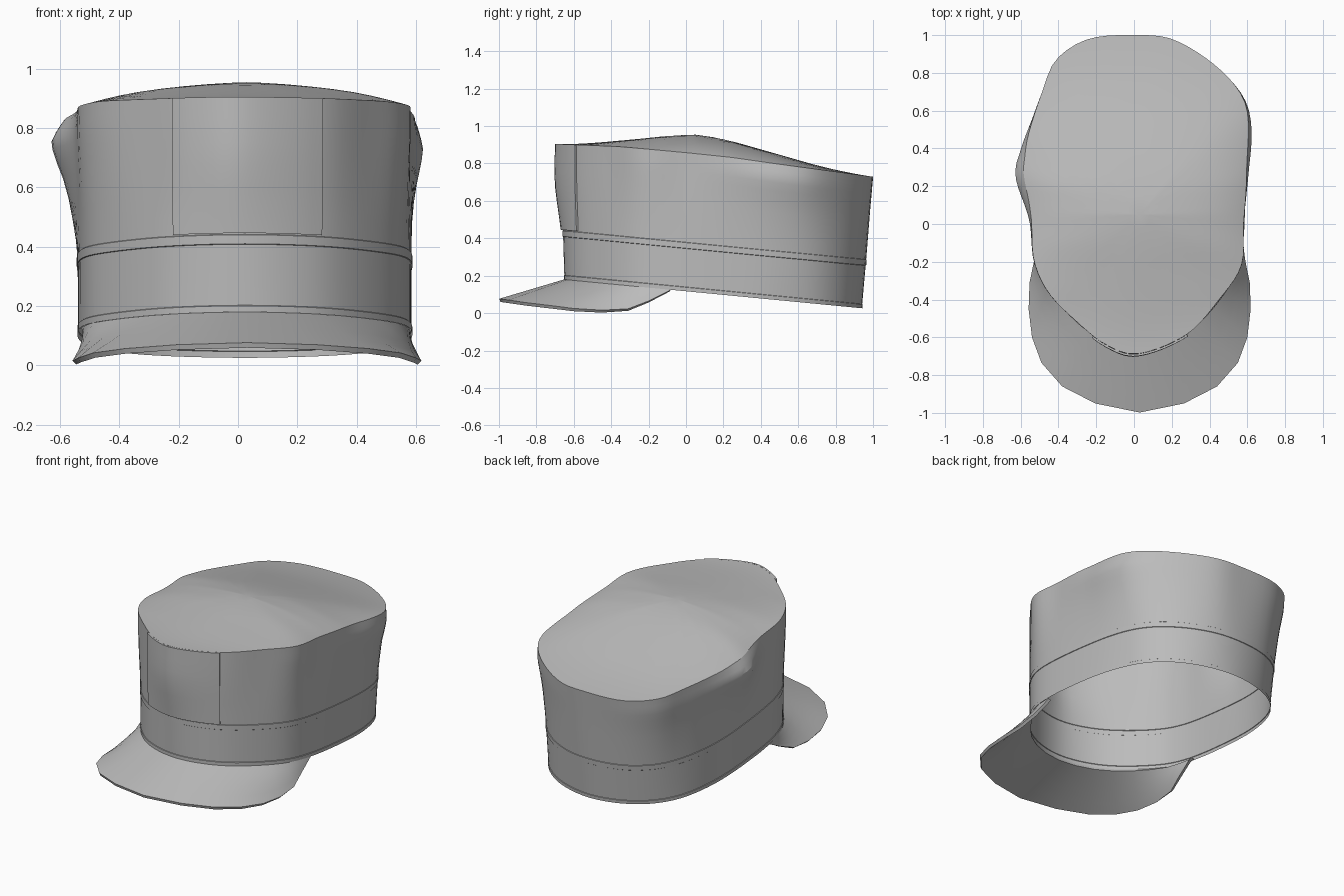
import bpy, math

if "Cube" in bpy.data.objects:
    bpy.data.objects.remove(bpy.data.objects["Cube"])

CX, CY = 0.023, 0.15     # axis of the cap
N = 96                   # columns around the cap

grey = bpy.data.materials.new("cloth grey")
grey.diffuse_color = (0.5, 0.5, 0.5, 1)
grey.use_nodes = True
grey.node_tree.nodes["Principled BSDF"].inputs["Base Color"].default_value = grey.diffuse_color

# Outlines seen from above, counter-clockwise
half = [(0.26, -0.57), (0.46, -0.36), (0.545, -0.15), (0.56, 0.2),
        (0.53, 0.5), (0.44, 0.73), (0.26, 0.88)]
BASE = ([(CX, -0.65)] + [(CX + x, y) for x, y in half] + [(CX, 0.94)]
        + [(CX - x, y) for x, y in reversed(half)])
RIM = [(0.02, -0.69), (0.28, -0.585), (0.45, -0.4), (0.57, -0.22), (0.58, 0), (0.605, 0.25),
       (0.625, 0.5), (0.58, 0.68), (0.42, 0.85), (0.2, 0.98), (0, 1.0),
       (-0.2, 0.99), (-0.33, 0.94), (-0.43, 0.85), (-0.485, 0.71), (-0.54, 0.56), (-0.6, 0.4),
       (-0.63, 0.25), (-0.555, 0.02), (-0.53, -0.2), (-0.45, -0.37),
       (-0.3, -0.52), (-0.15, -0.64)]


def polar(points):
    """Smooth closed curve through points as a sorted (angle, radius) list."""
    out, n = [], len(points)
    for i in range(n):
        p = [points[(i + k - 1) % n] for k in range(4)]
        for s in range(8):
            t = s / 8
            q = [0.5 * (2 * b + (c - a) * t + (2 * a - 5 * b + 4 * c - d) * t * t
                        + (3 * b - a - 3 * c + d) * t ** 3) for a, b, c, d in zip(*p)]
            x, y = q[0] - CX, q[1] - CY
            out.append((math.atan2(y, x) % math.tau, math.hypot(x, y)))
    out.sort()
    return [(out[-1][0] - math.tau, out[-1][1])] + out + [(out[0][0] + math.tau, out[0][1])]


BASE_P, RIM_P = polar(BASE), polar(RIM)


def lerp_table(table, v):
    for (a, ra), (b, rb) in zip(table, table[1:]):
        if v <= b:
            t = (v - a) / max(b - a, 1e-9)
            return ra + (rb - ra) * max(t, 0)
    return table[-1][1]


def base_z(y):
    return 0.18 - 0.097 * (y + 0.65)


def rim_z(y):
    return lerp_table([(-0.7, 0.905), (-0.35, 0.89), (0, 0.858), (0.25, 0.832),
                       (0.7, 0.77), (1.0, 0.729)], y)


def ridge_z(y):
    return lerp_table([(-0.7, 0.907), (-0.4, 0.93), (-0.1, 0.952), (0.05, 0.954), (0.2, 0.936),
                       (0.5, 0.86), (0.75, 0.79), (1, 0.732)], y)


# Share of the way from base outline to rim outline, by height
FLARE_FRONT = [(0, 0), (0.36, 0.2), (0.5, 0.5), (0.65, 0.9), (0.78, 1), (1, 0.93)]
FLARE_SIDE = [(0, 0), (0.4, 0.04), (0.52, 0.18), (0.64, 0.36), (0.75, 0.6),
              (0.83, 0.88), (0.9, 1), (1, 0.9)]
FLARE_BACK = [(0, 0), (0.38, 0.4), (0.75, 0.75), (1, 1)]


def wall(a, v=None, dz=None, push=0.0):
    """Point on the cap wall: v runs 0..1 base to rim, or dz is height above the base."""
    a %= math.tau
    c, s = math.cos(a), math.sin(a)
    rb, rr = lerp_table(BASE_P, a), lerp_table(RIM_P, a)
    lo, hi = base_z(CY + rb * s), rim_z(CY + rr * s)
    if v is None:
        v = dz / (hi - lo)
    f = (c * c * lerp_table(FLARE_SIDE, v)
         + s * s * lerp_table(FLARE_BACK if s > 0 else FLARE_FRONT, v))
    r = rb + (rr - rb) * f + push
    # side bulges tuck back in towards the rim
    if v > 0.88:
        mid, amount = (0.45, 0.02) if c > 0 else (0.25, 0.04)
        r -= amount * ((v - 0.88) / 0.12) ** 1.5 * math.exp(-((CY + rr * s - mid) / 0.2) ** 2) * abs(c)
    return (CX + r * c, CY + r * s, lo + (hi - lo) * v)


def grid(name, rows, closed=False, cap=None, thick=0, angle=30):
    """Skin rows of points into a sheet, optionally closed round and capped."""
    n = len(rows[0])
    verts = [p for row in rows for p in row]
    faces = []
    for j in range(len(rows) - 1):
        for i in range(n if closed else n - 1):
            k = (i + 1) % n
            faces.append((j * n + i, j * n + k, (j + 1) * n + k, (j + 1) * n + i))
    if cap:
        verts.append(cap)
        o = (len(rows) - 1) * n
        faces += [(o + i, o + (i + 1) % n, len(verts) - 1) for i in range(n)]
    me = bpy.data.meshes.new(name)
    me.from_pydata(verts, [], faces)
    me.materials.append(grey)
    ob = bpy.data.objects.new(name, me)
    bpy.context.collection.objects.link(ob)
    bpy.ops.object.select_all(action='DESELECT')
    ob.select_set(True)
    bpy.context.view_layer.objects.active = ob
    if thick:
        m = ob.modifiers.new("thickness", 'SOLIDIFY')
        m.thickness, m.offset = thick, -1
        bpy.ops.object.modifier_apply(modifier=m.name)
    bpy.ops.object.shade_smooth_by_angle(angle=math.radians(angle))
    return ob


ANG = [math.tau * i / N for i in range(N)]

# Head band with a slim hem at the bottom and a flat seam at the top
band = [(0, 0.003), (0.021, 0.003), (0.023, 0), (0.03, 0), (0.12, 0), (0.228, 0),
        (0.23, 0.003), (0.26, 0.003), (0.262, 0)]
grid("head_band", [[wall(a, dz=h, push=p) for a in ANG] for h, p in band], closed=True)

# Crown wall, rising from the band seam to the rim
rows = [[wall(a, dz=0.262) for a in ANG]]
rows += [[wall(a, v=v) for a in ANG]
         for v in (0.45, 0.54, 0.64, 0.73, 0.8, 0.86, 0.9, 0.94, 0.97, 1)]
grid("crown_wall", rows, closed=True)

# Top panel, rising to a soft peak at the middle
TX, TY = 0.03, 0.05
rows = []
for r in (1, 0.97, 0.92, 0.85, 0.76, 0.65, 0.52, 0.38, 0.24, 0.1):
    row = []
    for a in ANG:
        x, y, z = wall(a, v=1)
        px, py = TX + (x - TX) * r, TY + (y - TY) * r
        low = rim_z(py)
        rise = 0.5 * (1 - r ** 1.4) + 0.5 * (1 - r ** 4)
        row.append((px, py, low + (z - rim_z(y)) * r + (ridge_z(py) - low) * rise))
    rows.append(row)
grid("crown_top", rows, closed=True, cap=(TX, TY, ridge_z(TY)))

# Raised rectangular patch on the front
A0, A1 = math.radians(-108), math.radians(-70.5)
cols = [A0 + (A1 - A0) * i / 14 for i in range(15)]
rows = [[wall(a, dz=0.266, push=0.012) for a in cols]]
rows += [[wall(a, v=v, push=0.012) for a in cols]
         for v in (0.46, 0.57, 0.68, 0.79, 0.9, 0.96, 1)]
grid("front_patch", rows, thick=0.011)

# Peak: outer edge points (x offset, y, z) mirrored about the centre line
edge = [(0.545, -0.09, 0.12), (0.56, -0.2, 0.065), (0.583, -0.31, 0.023), (0.588, -0.45, 0.016),
        (0.57, -0.6, 0.025), (0.52, -0.735, 0.042), (0.41, -0.86, 0.057), (0.235, -0.95, 0.07)]
outer = ([(0.03 - x, y, z) for x, y, z in edge] + [(0.03, -0.998, 0.077)]
         + [(0.03 + x, y, z) for x, y, z in reversed(edge)])
inner = [wall(math.radians(-157 + 134 * i / 16), v=0, push=0.002) for i in range(17)]
rows = [[tuple(o + (i - o) * k / 4 for o, i in zip(po, pi)) for po, pi in zip(outer, inner)]
        for k in range(5)]
grid("peak", rows, thick=0.018)
